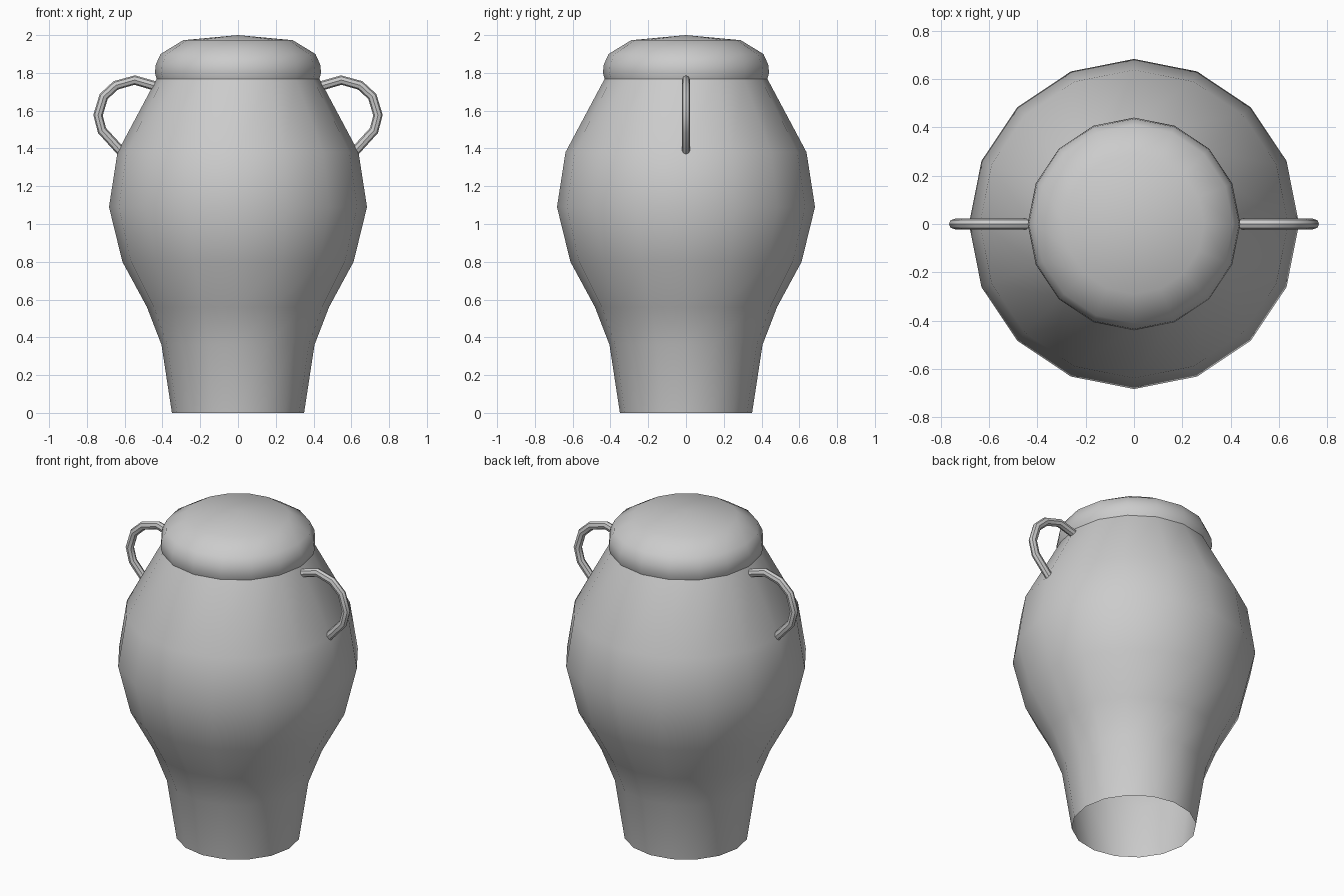
import bpy, bmesh
from math import cos, sin, pi, radians
from mathutils import Vector

if "Cube" in bpy.data.objects:
    bpy.data.objects.remove(bpy.data.objects["Cube"])

SIDES = 16


def finish(name, bm, angle):
    bmesh.ops.recalc_face_normals(bm, faces=bm.faces)
    me = bpy.data.meshes.new(name)
    bm.to_mesh(me)
    bm.free()
    ob = bpy.data.objects.new(name, me)
    bpy.context.collection.objects.link(ob)
    bpy.ops.object.select_all(action='DESELECT')
    ob.select_set(True)
    bpy.context.view_layer.objects.active = ob
    bpy.ops.object.shade_smooth_by_angle(angle=radians(angle))
    return ob


def bridge(bm, rings):
    for a, b in zip(rings, rings[1:]):
        n = len(a)
        for i in range(n):
            j = (i + 1) % n
            bm.faces.new((a[i], a[j], b[j], b[i]))


def lathe(name, profile, apex=None, angle=40):
    """Turn an (r, z) profile around z; apex closes the top with a fan."""
    bm = bmesh.new()
    rings = [[bm.verts.new((r * cos(2 * pi * i / SIDES), r * sin(2 * pi * i / SIDES), z))
              for i in range(SIDES)] for r, z in profile]
    bridge(bm, rings)
    if apex is not None:
        tip = bm.verts.new((0, 0, apex))
        top = rings[-1]
        for i in range(SIDES):
            bm.faces.new((top[i], top[(i + 1) % SIDES], tip))
    return finish(name, bm, angle)


def tube(name, path, thick, wide, sides=8):
    """Sweep an oval section along an (x, z) path."""
    bm = bmesh.new()
    pts = [Vector((x, 0, z)) for x, z in path]
    rings = []
    for k, p in enumerate(pts):
        t = (pts[min(k + 1, len(pts) - 1)] - pts[max(k - 1, 0)]).normalized()
        n = Vector((-t.z, 0, t.x))
        rings.append([bm.verts.new(p + n * thick * cos(2 * pi * i / sides)
                                   + Vector((0, wide * sin(2 * pi * i / sides), 0)))
                      for i in range(sides)])
    bridge(bm, rings)
    bm.faces.new(rings[0])
    bm.faces.new(rings[-1])
    return finish(name, bm, 30)


# Jar body, open at the foot
lathe("jar_body", [(0.35, 0), (0.405, 0.36), (0.482, 0.56), (0.612, 0.80),
                   (0.683, 1.09), (0.638, 1.38), (0.43, 1.77)])

# Domed lid with a slightly overhanging rim
lathe("lid", [(0.43, 1.765), (0.44, 1.80), (0.435, 1.845), (0.41, 1.90),
              (0.29, 1.973)], apex=2.0, angle=60)

# Pair of looped handles
handle = tube("handles", [(0.42, 1.725), (0.547, 1.762), (0.647, 1.734), (0.711, 1.675),
                          (0.741, 1.576), (0.72, 1.495), (0.615, 1.38)], 0.025, 0.022)
mirror = handle.modifiers.new("mirror", 'MIRROR')
mirror.use_axis[0] = True
